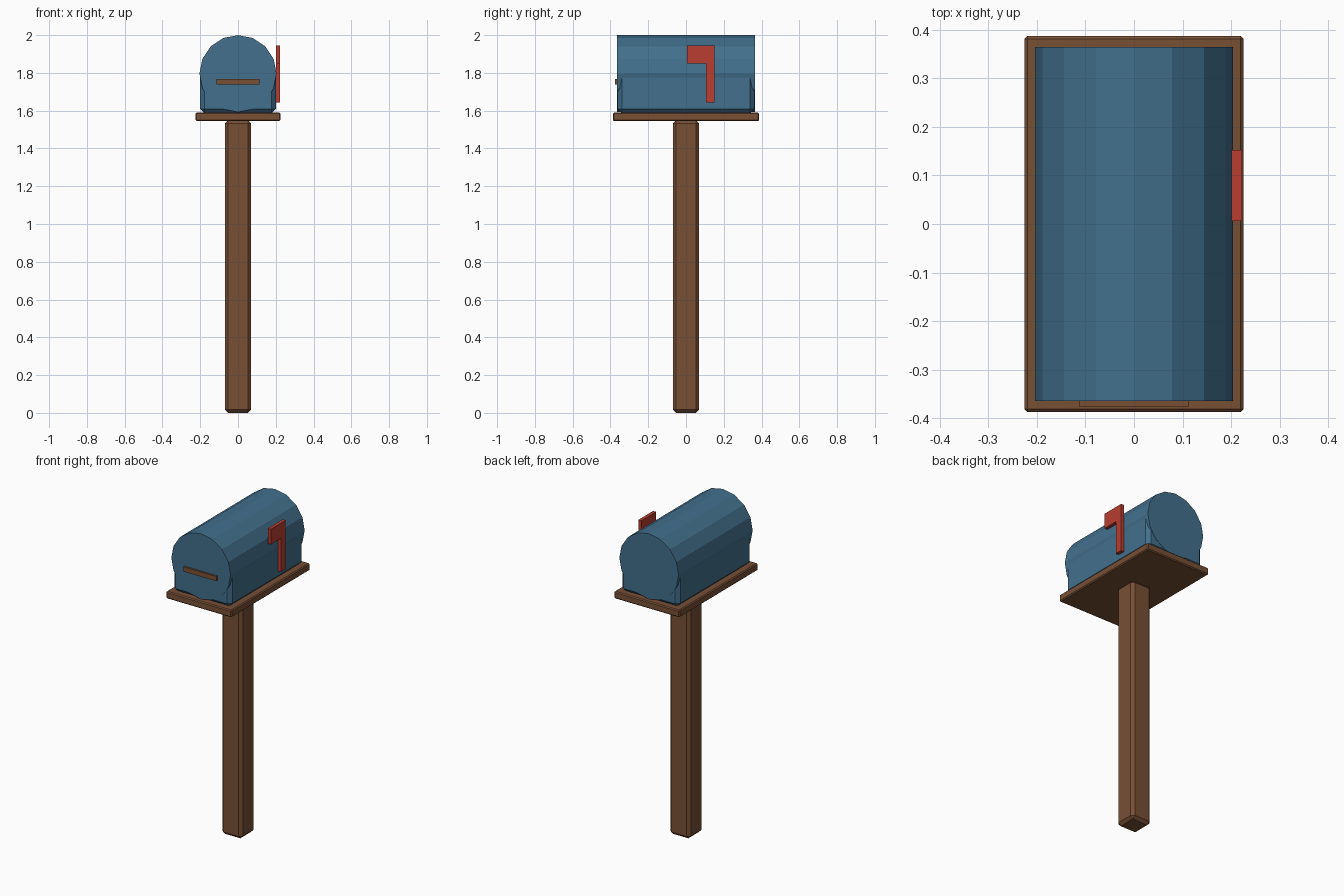
import bpy, bmesh, math
from mathutils import Matrix

if "Cube" in bpy.data.objects:
    bpy.data.objects.remove(bpy.data.objects["Cube"])


def material(name, color):
    m = bpy.data.materials.new(name)
    m.diffuse_color = (*color, 1)
    m.use_nodes = True
    m.node_tree.nodes["Principled BSDF"].inputs["Base Color"].default_value = m.diffuse_color
    return m


wood = material("brown wood", (0.188, 0.080, 0.036))
blue = material("blue metal", (0.054, 0.160, 0.262))
red = material("red paint", (0.479, 0.047, 0.030))


def finish(name, bm, mat):
    bmesh.ops.recalc_face_normals(bm, faces=bm.faces)
    mesh = bpy.data.meshes.new(name)
    bm.to_mesh(mesh)
    bm.free()
    mesh.materials.append(mat)
    ob = bpy.data.objects.new(name, mesh)
    bpy.context.collection.objects.link(ob)
    return ob


def block(name, x, y, z, mat, bevel=0):
    """Box spanning the given (min, max) ranges, with optional chamfers."""
    bm = bmesh.new()
    bmesh.ops.create_cube(bm, size=1)
    for v in bm.verts:
        v.co = [(r[0] + r[1]) / 2 + c * (r[1] - r[0]) for r, c in zip((x, y, z), v.co)]
    if bevel:
        bmesh.ops.bevel(bm, geom=bm.edges[:], offset=bevel, segments=1,
                        affect='EDGES', profile=0.5)
    return finish(name, bm, mat)


# Chamfered post and the board on top of it
block("post", (-0.07, 0.07), (-0.07, 0.07), (0, 1.55), wood, 0.017)
block("platform", (-0.225, 0.225), (-0.387, 0.387), (1.545, 1.59), wood, 0.006)

# Mailbox: chamfered lower box and a faceted barrel forming the arched roof
block("box_base", (-0.2, 0.2), (-0.362, 0.362), (1.587, 1.80), blue, 0.023)

bm = bmesh.new()
bmesh.ops.create_cone(bm, cap_ends=True, segments=16, radius1=0.204, radius2=0.204,
                      depth=0.728,
                      matrix=Matrix.Translation((0, 0, 1.796)) @ Matrix.Rotation(math.pi / 2, 4, 'X'))
finish("barrel_roof", bm, blue)

# Door handle on the front
block("handle", (-0.113, 0.113), (-0.375, -0.36), (1.738, 1.768), wood)

# L-shaped signal flag on the right side
outline = [(0.105, 1.642), (0.152, 1.642), (0.152, 1.945), (0.006, 1.945),
           (0.006, 1.85), (0.105, 1.85)]
bm = bmesh.new()
face = bm.faces.new([bm.verts.new((0.201, y, z)) for y, z in outline])
side = bmesh.ops.extrude_face_region(bm, geom=[face])
for v in side["geom"]:
    if isinstance(v, bmesh.types.BMVert):
        v.co.x = 0.222
finish("signal_flag", bm, red)
